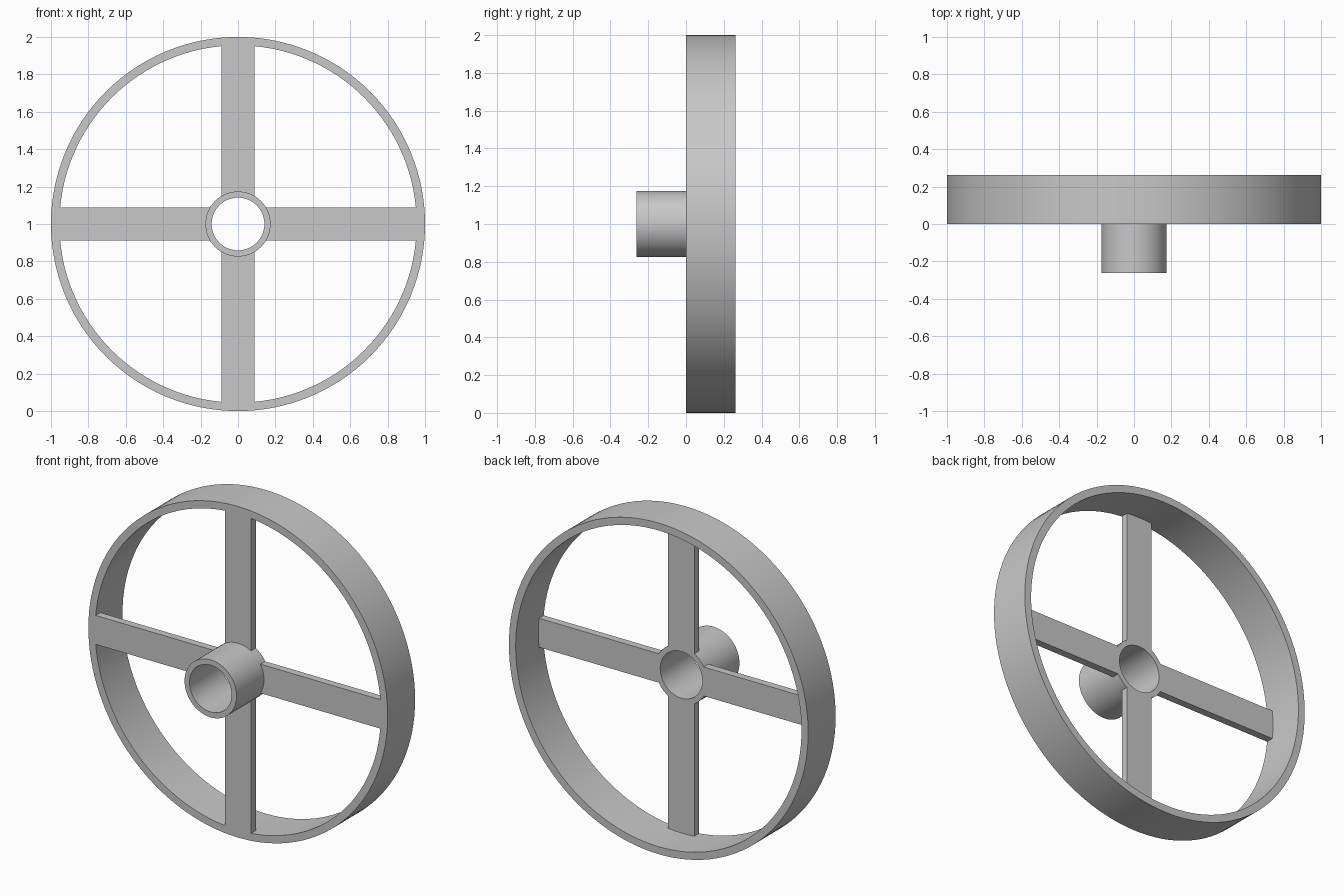
import bpy, bmesh, math

cube = bpy.data.objects.get("Cube")
if cube:
    bpy.data.objects.remove(cube, do_unlink=True)

# Single plain grey finish
grey = bpy.data.materials.new("plain_grey")
colour = (0.58, 0.58, 0.58, 1)
grey.diffuse_color = colour
grey.use_nodes = True
grey.node_tree.nodes["Principled BSDF"].inputs["Base Color"].default_value = colour

CENTRE_Z = 1.0
RIM_OUT, RIM_IN, RIM_DEPTH = 1.0, 0.955, 0.262
HUB_OUT, HUB_IN, HUB_FRONT = 0.174, 0.141, -0.262
SPOKE_HALF, SPOKE_DEPTH = 0.0875, 0.045
EMBED = 0.003


def finish(name, bm):
    bmesh.ops.recalc_face_normals(bm, faces=bm.faces)
    mesh = bpy.data.meshes.new(name)
    bm.to_mesh(mesh)
    bm.free()
    mesh.materials.append(grey)
    obj = bpy.data.objects.new(name, mesh)
    obj.location.z = CENTRE_Z
    bpy.context.collection.objects.link(obj)
    bpy.ops.object.select_all(action='DESELECT')
    obj.select_set(True)
    bpy.context.view_layer.objects.active = obj
    bpy.ops.object.shade_smooth_by_angle(angle=math.radians(30))
    return obj


def ring(name, r_out, r_in, y0, y1, steps):
    """Rectangular section spun about the y axis."""
    bm = bmesh.new()
    section = [bm.verts.new((r, y, 0)) for r, y in
               ((r_out, y0), (r_out, y1), (r_in, y1), (r_in, y0))]
    edges = [bm.edges.new((section[i], section[(i + 1) % 4])) for i in range(4)]
    bmesh.ops.spin(bm, geom=section + edges, cent=(0, 0, 0), axis=(0, 1, 0),
                   angle=math.tau, steps=steps, use_merge=True)
    bmesh.ops.remove_doubles(bm, verts=bm.verts, dist=1e-5)
    return finish(name, bm)


def spoke(name, turn):
    """Flat bar whose ends are curved to meet the hub and the rim."""
    outline = []
    for radius, direction in ((RIM_IN + EMBED, 1), (HUB_OUT - EMBED, -1)):
        for i in range(9):
            across = direction * SPOKE_HALF * (i / 4 - 1)
            outline.append((math.sqrt(radius ** 2 - across ** 2), across))
    bm = bmesh.new()
    c, s = math.cos(turn), math.sin(turn)
    face = bm.faces.new([bm.verts.new((x * c - z * s, 0, x * s + z * c))
                         for x, z in outline])
    result = bmesh.ops.extrude_face_region(bm, geom=[face], use_keep_orig=True)
    moved = [v for v in result["geom"] if isinstance(v, bmesh.types.BMVert)]
    bmesh.ops.translate(bm, verts=moved, vec=(0, SPOKE_DEPTH, 0))
    return finish(name, bm)


# Wide thin rim, forward hub tube and four spokes
ring("rim", RIM_OUT, RIM_IN, 0, RIM_DEPTH, 128)
ring("hub", HUB_OUT, HUB_IN, HUB_FRONT, SPOKE_DEPTH, 64)
for i, side in enumerate(("left", "top", "right", "bottom")):
    spoke(side + "_spoke", i * math.pi / 2)
